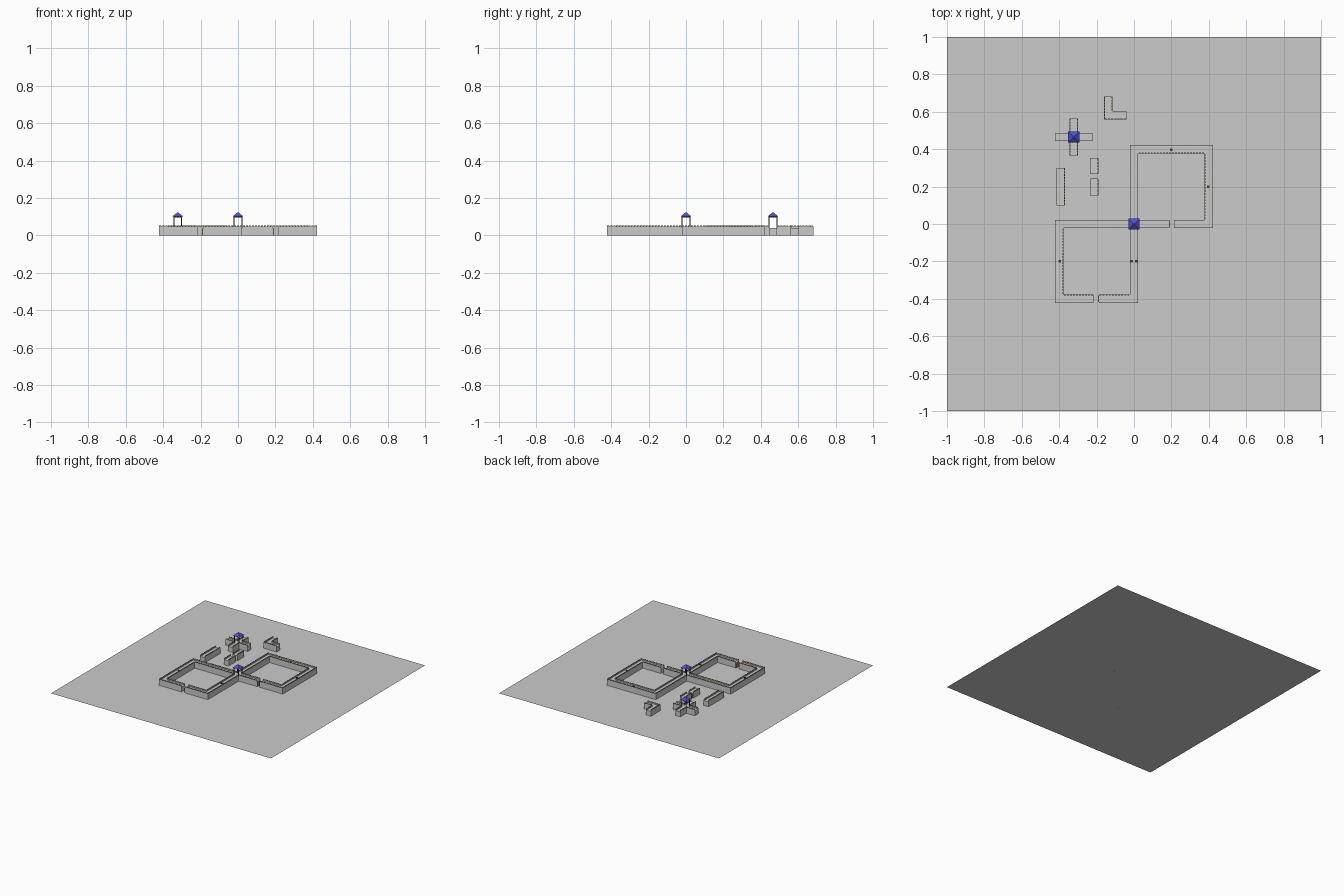
import bpy, bmesh, math
from mathutils import Vector, Matrix

if "Cube" in bpy.data.objects:
    bpy.data.objects.remove(bpy.data.objects["Cube"])

FLOOR, CURB, TOP = 0.040, 0.048, 0.0535   # walkway, parapet and merlon heights
H, E, T = 0.0225, 0.4, 0.004              # half wall width, ring size, parapet thickness


def material(name, color):
    m = bpy.data.materials.new(name)
    m.diffuse_color = color
    m.use_nodes = True
    m.node_tree.nodes["Principled BSDF"].inputs["Base Color"].default_value = m.diffuse_color
    return m


WOOD = material("wood", (0.30, 0.21, 0.08, 1))
DARK = material("dark_wood", (0.06, 0.045, 0.03, 1))
BLUE = material("blue_tiles", (0.08, 0.08, 0.65, 1))


def finish(name, bm, mat=None):
    bmesh.ops.recalc_face_normals(bm, faces=bm.faces)
    mesh = bpy.data.meshes.new(name)
    bm.to_mesh(mesh)
    bm.free()
    ob = bpy.data.objects.new(name, mesh)
    bpy.context.collection.objects.link(ob)
    if mat:
        mesh.materials.append(mat)
    return ob


def add_box(bm, center, size, angle=0):
    m = (Matrix.Translation(center) @ Matrix.Rotation(angle, 4, 'Z')
         @ Matrix.Diagonal((*size, 1)))
    bmesh.ops.create_cube(bm, size=1, matrix=m)


def wall(name, outline):
    """Solid wall from a clockwise outline; long edges get a crenellated parapet."""
    body = bmesh.new()
    face = body.faces.new([body.verts.new((x, y, 0)) for x, y in outline])
    new = bmesh.ops.extrude_face_region(body, geom=[face])["geom"]
    for v in new:
        if isinstance(v, bmesh.types.BMVert):
            v.co.z = FLOOR
    finish(name, body)

    curb, merlons = bmesh.new(), bmesh.new()
    for p, q in zip(outline, outline[1:] + outline[:1]):
        a, b = Vector((*p, 0)), Vector((*q, 0))
        length = (b - a).length
        if length < 0.06:          # open wall ends
            continue
        d = (b - a).normalized()
        inward = Vector((d.y, -d.x, 0)) * T / 2
        ang = math.atan2(d.y, d.x)
        mid = (a + b) / 2 + inward
        add_box(curb, mid + Vector((0, 0, (FLOOR + CURB) / 2)),
                (length, T, CURB - FLOOR), ang)
        n = max(2, round(length / 0.016))
        step = length / n
        for i in range(n):
            c = a + d * step * (i + 0.5) + inward
            add_box(merlons, c + Vector((0, 0, (CURB + TOP) / 2)),
                    (step * 0.6, T, TOP - CURB), ang)
    finish(name + "_parapet", curb)
    finish(name + "_merlons", merlons, WOOD)


def rect(x0, x1, y0, y1):
    return [(x0, y0), (x0, y1), (x1, y1), (x1, y0)]


def tower(name, x, y):
    # four posts with a top frame
    bm = bmesh.new()
    for sx in (-1, 1):
        for sy in (-1, 1):
            add_box(bm, (x + sx * 0.0205, y + sy * 0.0205, 0.07), (0.005, 0.005, 0.06))
    for s in (-1, 1):
        add_box(bm, (x + s * 0.0205, y, 0.0975), (0.005, 0.046, 0.005))
        add_box(bm, (x, y + s * 0.0205, 0.0975), (0.046, 0.005, 0.005))
    finish(name + "_posts", bm, DARK)
    # pyramid roof
    bm = bmesh.new()
    r = math.sqrt(2)
    bmesh.ops.create_cone(bm, cap_ends=True, segments=4, radius1=0.03 * r, radius2=0.004 * r,
                          depth=0.021,
                          matrix=Matrix.Translation((x, y, 0.1105)) @ Matrix.Rotation(math.pi / 4, 4, 'Z'))
    finish(name + "_roof", bm, BLUE)


# ground
bm = bmesh.new()
bmesh.ops.create_grid(bm, x_segments=1, y_segments=1, size=1)
finish("ground_plane", bm)

# two ring walls meeting at the origin, each with a gate gap
o, i = E + H, E - H
wall("castle_wall", [
    (-H, H), (-H, o), (o, o), (o, -H), (0.213, -H),
    (0.213, H), (i, H), (i, i), (H, i), (H, H), (0.187, H),
    (0.187, -H), (H, -H), (H, -o), (-0.187, -o),
    (-0.187, -i), (-H, -i), (-H, -H), (-i, -H), (-i, -i), (-0.217, -i),
    (-0.217, -o), (-o, -o), (-o, H)])

# cross-shaped wall
cx, cy, A = -0.322, 0.465, 0.1
wall("cross_wall", [(cx + u, cy + v) for u, v in (
    (-H, H), (-H, A), (H, A), (H, H), (A, H), (A, -H),
    (H, -H), (H, -A), (-H, -A), (-H, -H), (-A, -H), (-A, H))])

# corner, straight and gate wall pieces
wall("corner_wall", [(-0.16, 0.56), (-0.16, 0.683), (-0.115, 0.683),
                     (-0.115, 0.605), (-0.04, 0.605), (-0.04, 0.56)])
wall("straight_wall", rect(-0.415, -0.37, 0.1, 0.3))
wall("gate_wall_back", rect(-0.236, -0.191, 0.267, 0.353))
wall("gate_wall_front", rect(-0.236, -0.191, 0.153, 0.24))

# watch towers
tower("center_tower", 0, 0)
tower("cross_tower", cx, cy)

# small hatches on the walkways
bm = bmesh.new()
for x, y in ((0.2, 0.396), (0.396, 0.2), (-0.396, -0.2), (-0.012, -0.2), (0.012, -0.2)):
    add_box(bm, (x, y, 0.043), (0.013, 0.013, 0.006))
finish("walkway_hatches", bm, DARK)

# open door leaves beside the gate gaps
bm = bmesh.new()
add_box(bm, (-0.1895, -E, 0.018), (0.004, 0.036, 0.036))
add_box(bm, (0.1895, 0, 0.018), (0.004, 0.036, 0.036))
add_box(bm, (-0.2135, 0.2425, 0.018), (0.036, 0.004, 0.036))
finish("gate_doors", bm, WOOD)
